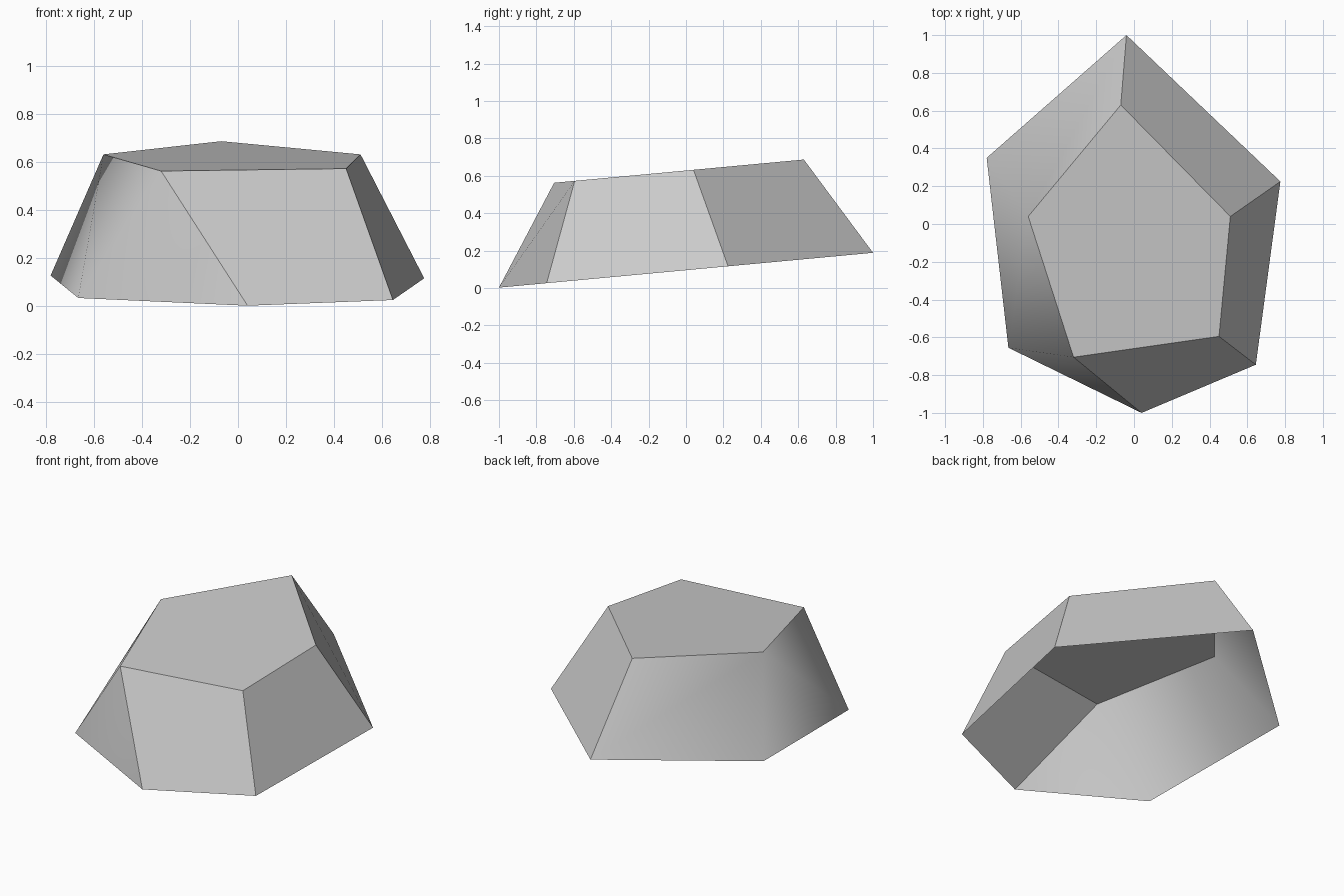
import bpy
import bmesh

cube = bpy.data.objects.get("Cube")
if cube:
    bpy.data.objects.remove(cube, do_unlink=True)

# One plain grey for the whole shell
grey = bpy.data.materials.new("stone grey")
grey.use_nodes = True
grey.diffuse_color = (0.6, 0.6, 0.6, 1)
grey.node_tree.nodes["Principled BSDF"].inputs["Base Color"].default_value = (0.6, 0.6, 0.6, 1)

# Plan outlines, anticlockwise from the front corner
RIM = [(0.04, -1), (0.645, -0.745), (0.775, 0.225), (-0.04, 1), (-0.78, 0.35), (-0.665, -0.655)]
CROWN = [(-0.32, -0.705), (0.45, -0.595), (0.51, 0.04), (-0.07, 0.63), (-0.56, 0.04)]
SLOPE = 0.093


def ring(bm, outline, height):
    """Outline laid on a plane that rises towards the back."""
    return [bm.verts.new((x, y, height + SLOPE * y)) for x, y in outline]


bm = bmesh.new()
rim = ring(bm, RIM, 0.095)
crown = ring(bm, CROWN, 0.628)
bm.faces.new(crown)

# Quad walls; the last one is softly shaded
for i in range(4):
    wall = bm.faces.new((rim[i], rim[i + 1], crown[i + 1], crown[i]))
    wall.smooth = i == 3

# Triangles where six rim corners meet five crown corners
for corners in ((rim[4], rim[5], crown[4]),
                (rim[5], crown[0], crown[4]),
                (rim[5], rim[0], crown[0])):
    bm.faces.new(corners).smooth = True

# Crisp edges around the crown and at the two ends of the soft side
for a, b in [(crown[k], crown[(k + 1) % 5]) for k in range(5)] + [(rim[0], crown[0]), (rim[3], crown[3])]:
    bm.edges.get((a, b)).smooth = False

mesh = bpy.data.meshes.new("faceted_shell")
bm.to_mesh(mesh)
bm.free()
mesh.materials.append(grey)
shell = bpy.data.objects.new("faceted_shell", mesh)
bpy.context.collection.objects.link(shell)
